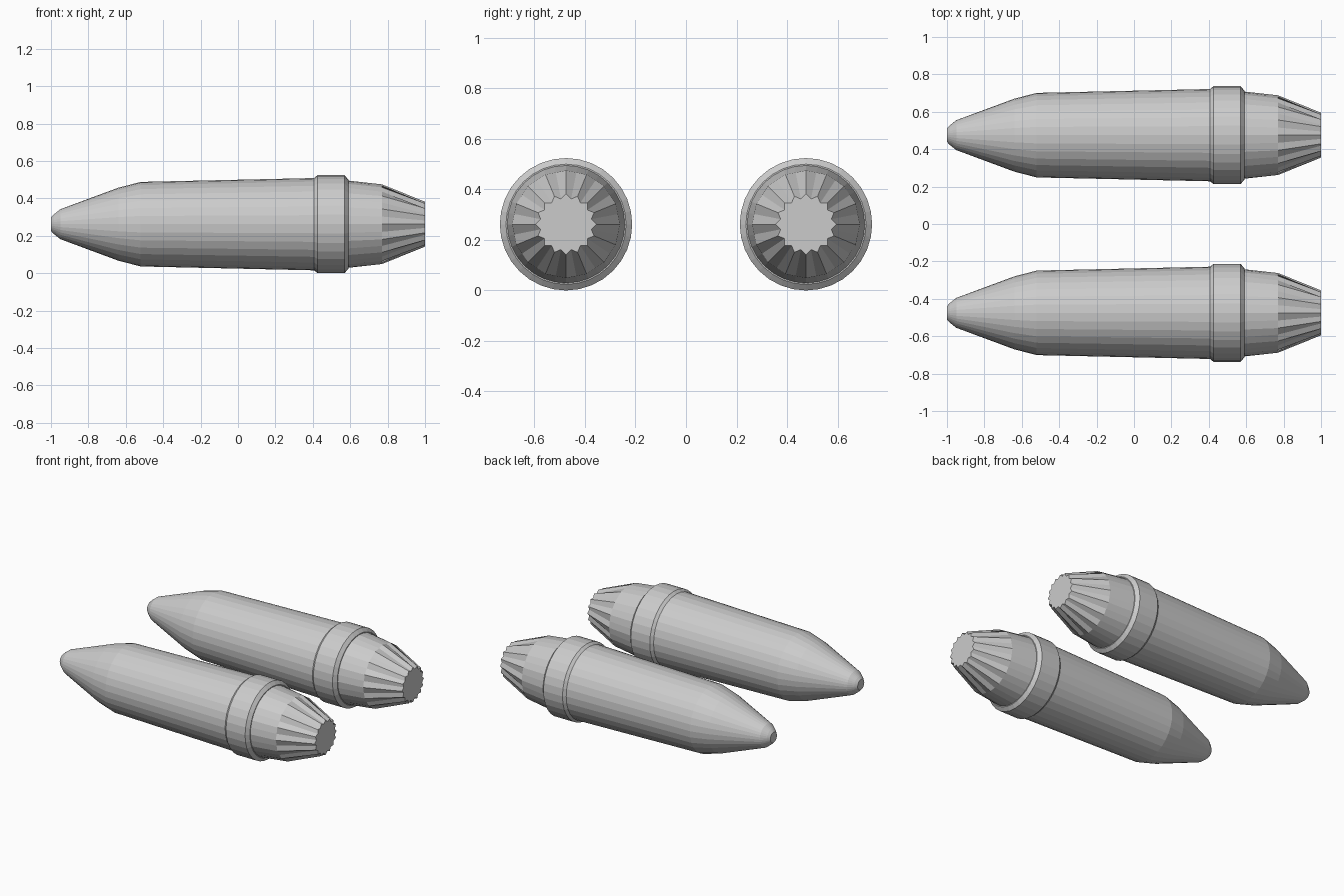
import bpy, bmesh
from math import cos, sin, tau

cube = bpy.data.objects.get("Cube")
if cube:
    bpy.data.objects.remove(cube)

SIDES = 32
AXIS_Z = 0.262
SPACING = 0.475

grey = bpy.data.materials.new("plain grey")
grey.use_nodes = True
colour = (0.6, 0.6, 0.6, 1)
grey.diffuse_color = colour
grey.node_tree.nodes["Principled BSDF"].inputs["Base Color"].default_value = colour


def lathe(name, stations, y):
    """Loft rings along x; each station is x, ridge radius, groove radius."""
    bm = bmesh.new()
    rings = []
    for x, ridge, groove in stations:
        ring = []
        for i in range(SIDES):
            r = groove if i % 2 else ridge
            a = tau * i / SIDES
            ring.append(bm.verts.new((x, r * cos(a), r * sin(a))))
        rings.append(ring)
    for a, b in zip(rings, rings[1:]):
        for i in range(SIDES):
            j = (i + 1) % SIDES
            bm.faces.new((a[i], a[j], b[j], b[i]))
    bm.faces.new(rings[0])
    bm.faces.new(rings[-1])
    bmesh.ops.recalc_face_normals(bm, faces=bm.faces[:])
    mesh = bpy.data.meshes.new(name)
    bm.to_mesh(mesh)
    bm.free()
    mesh.materials.append(grey)
    obj = bpy.data.objects.new(name, mesh)
    obj.location = (0, y, AXIS_Z)
    bpy.context.collection.objects.link(obj)


def round_profile(points):
    return [(x, r, r) for x, r in points]


body = round_profile([(-1, 0.036), (-0.985, 0.052), (-0.95, 0.08),
                      (-0.64, 0.195), (-0.52, 0.226), (0.42, 0.247)])
collar = round_profile([(0.405, 0.245), (0.425, 0.262), (0.57, 0.262),
                        (0.59, 0.238)])
# Round at the collar, fluted towards the open end
tail = [(0.58, 0.234, 0.234), (0.77, 0.213, 0.209), (1.0, 0.12, 0.102)]

for side, y in (("front", -SPACING), ("back", SPACING)):
    lathe(side + "_pod_body", body, y)
    lathe(side + "_pod_collar", collar, y)
    lathe(side + "_pod_tail", tail, y)
